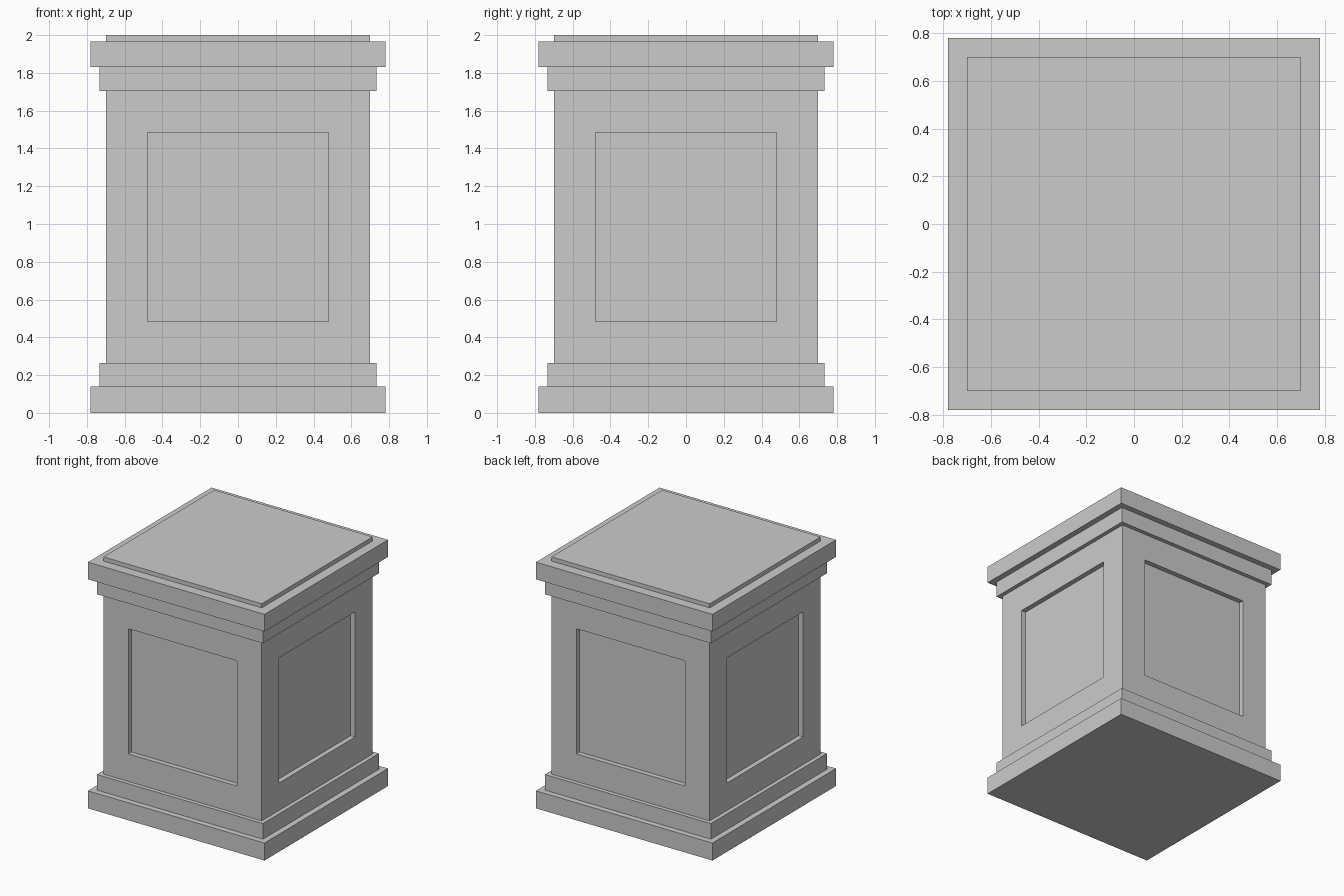
import bpy, bmesh

if "Cube" in bpy.data.objects:
    bpy.data.objects.remove(bpy.data.objects["Cube"])

# Half-width / height profile of the square pedestal, bottom to top
PROFILE = [(0.78, 0), (0.78, 0.14), (0.733, 0.14), (0.733, 0.265),
           (0.70, 0.265), (0.70, 1.705), (0.733, 1.705), (0.733, 1.83),
           (0.78, 1.83), (0.78, 1.967), (0.70, 1.967), (0.70, 2.0)]
SHAFT = 4            # profile segment that carries the panels
PANEL_BORDER = 0.22
PANEL_DEPTH = 0.04

bm = bmesh.new()

# Stepped base, shaft and cornice: stacked square rings
rings = [[bm.verts.new((sx * r, sy * r, z))
          for sx, sy in ((-1, -1), (1, -1), (1, 1), (-1, 1))]
         for r, z in PROFILE]
shaft_faces = []
for i, (low, high) in enumerate(zip(rings, rings[1:])):
    for k in range(4):
        n = (k + 1) % 4
        face = bm.faces.new((low[k], low[n], high[n], high[k]))
        if i == SHAFT:
            shaft_faces.append(face)
bm.faces.new(rings[0][::-1])
bm.faces.new(rings[-1])
bm.normal_update()

# Recessed panel on each side of the shaft
bmesh.ops.inset_individual(bm, faces=shaft_faces, thickness=PANEL_BORDER,
                           use_even_offset=True)
bm.normal_update()
bmesh.ops.inset_individual(bm, faces=shaft_faces, thickness=0,
                           depth=-PANEL_DEPTH)
bm.normal_update()

mesh = bpy.data.meshes.new("pedestal")
bm.to_mesh(mesh)
bm.free()
bpy.context.collection.objects.link(bpy.data.objects.new("pedestal", mesh))
